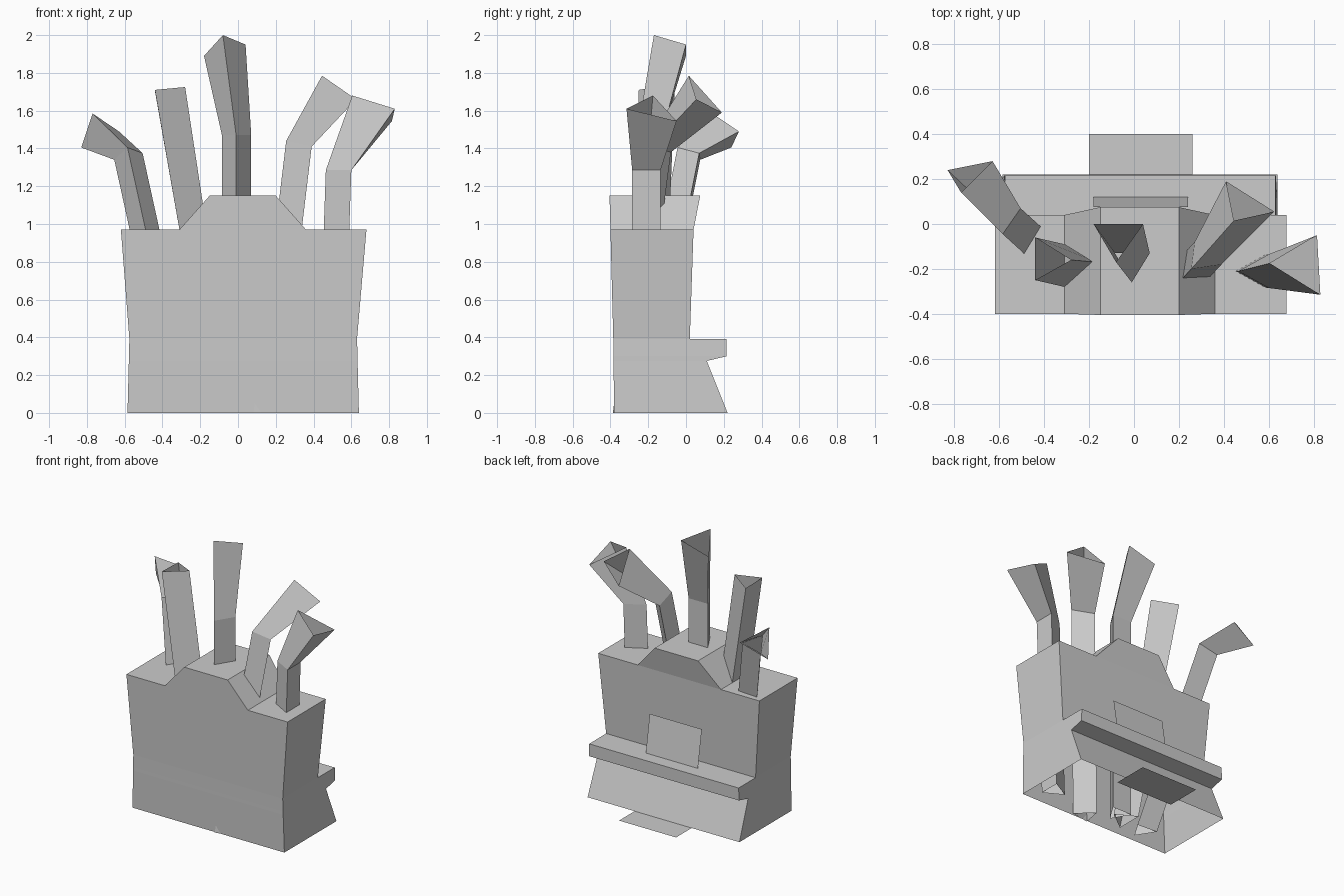
import bpy

grey = bpy.data.materials.new("plain grey")
grey.diffuse_color = (0.6, 0.6, 0.6, 1)


def make(name, verts, faces):
    me = bpy.data.meshes.new(name)
    me.from_pydata(verts, [], faces)
    me.validate()
    me.materials.append(grey)
    ob = bpy.data.objects.new(name, me)
    bpy.context.collection.objects.link(ob)
    return ob


def loft(rings):
    """Join equal-length rings into an open-ended tube."""
    n = len(rings[0])
    verts = [p for r in rings for p in r]
    faces = [(k * n + i, k * n + (i + 1) % n, (k + 1) * n + (i + 1) % n, (k + 1) * n + i)
             for k in range(len(rings) - 1) for i in range(n)]
    return verts, faces


# block walls: open at the bottom, ledge on the back (z, front y, back y, left x, right x)
levels = [(0.00, -0.380, 0.220, -0.585, 0.640),
          (0.275, -0.384, 0.110, -0.578, 0.633),
          (0.30, -0.384, 0.215, -0.578, 0.633),
          (0.39, -0.385, 0.215, -0.575, 0.630),
          (0.391, -0.385, 0.020, -0.575, 0.630),
          (0.97, -0.400, 0.040, -0.620, 0.680)]
make("block_walls", *loft([[(l, f, z), (r, f, z), (r, b, z), (l, b, z)]
                           for z, f, b, l, r in levels]))

# block top: flat shoulders and a raised middle
line = [(-0.62, 0.97), (-0.31, 0.97), (-0.15, 1.15), (0.20, 1.15), (0.36, 0.97), (0.68, 0.97)]
front = [(x, -0.40 if z < 1 else -0.405, z) for x, z in line]
back = [(x, 0.04 if z < 1 else 0.075, z) for x, z in line]
make("block_top", front + back,
     [(i, i + 1, i + 7, i + 6) for i in range(5)] + [(1, 4, 3, 2), (7, 8, 9, 10)])


# handles: hollow three-sided tubes, running straight down to z = 0 below the bend
def handle(name, bend, tip, dx, dy):
    foot = [(x - dx * z, y - dy * z, 0) for x, y, z in bend]
    make(name, *loft([foot, bend, tip]))


handle("handle_far_left",
       [(-0.655, 0.075, 1.34), (-0.585, -0.045, 1.405), (-0.505, 0.07, 1.375)],
       [(-0.83, 0.24, 1.405), (-0.77, 0.14, 1.585), (-0.63, 0.28, 1.49)], -0.22, 0.2)
handle("handle_left",
       [(-0.31, -0.09, 0.97), (-0.31, -0.28, 0.97), (-0.165, -0.17, 0.97)],
       [(-0.44, -0.06, 1.705), (-0.44, -0.25, 1.71), (-0.28, -0.16, 1.725)], -0.177, 0.03)
handle("handle_middle",
       [(-0.085, -0.13, 1.47), (-0.01, -0.26, 1.47), (0.07, -0.13, 1.47)],
       [(-0.18, 0.0, 1.89), (-0.08, -0.17, 2.0), (0.04, 0.0, 1.95)], 0, 0)
handle("handle_right",
       [(0.27, -0.08, 1.38), (0.255, -0.20, 1.44), (0.39, -0.18, 1.41)],
       [(0.41, 0.19, 1.59), (0.445, 0.015, 1.785), (0.625, 0.055, 1.66)], 0.12, 0.13)
handle("handle_far_right",
       [(0.465, -0.21, 1.285), (0.60, -0.285, 1.285), (0.60, -0.135, 1.285)],
       [(0.605, -0.175, 1.68), (0.83, -0.315, 1.61), (0.815, -0.05, 1.545)], 0.035, 0)

# loose sheets: one leaning on the ledge, one flat on the ground
make("leaning_sheet", [(0.24, 0.12, 0.391), (-0.18, 0.12, 0.391),
                       (-0.18, 0.075, 0.66), (0.24, 0.075, 0.66)], [(0, 1, 2, 3)])
make("ground_sheet", [(-0.20, 0.14, 0), (0.26, 0.14, 0),
                      (0.26, 0.40, 0), (-0.20, 0.40, 0)], [(0, 1, 2, 3)])
